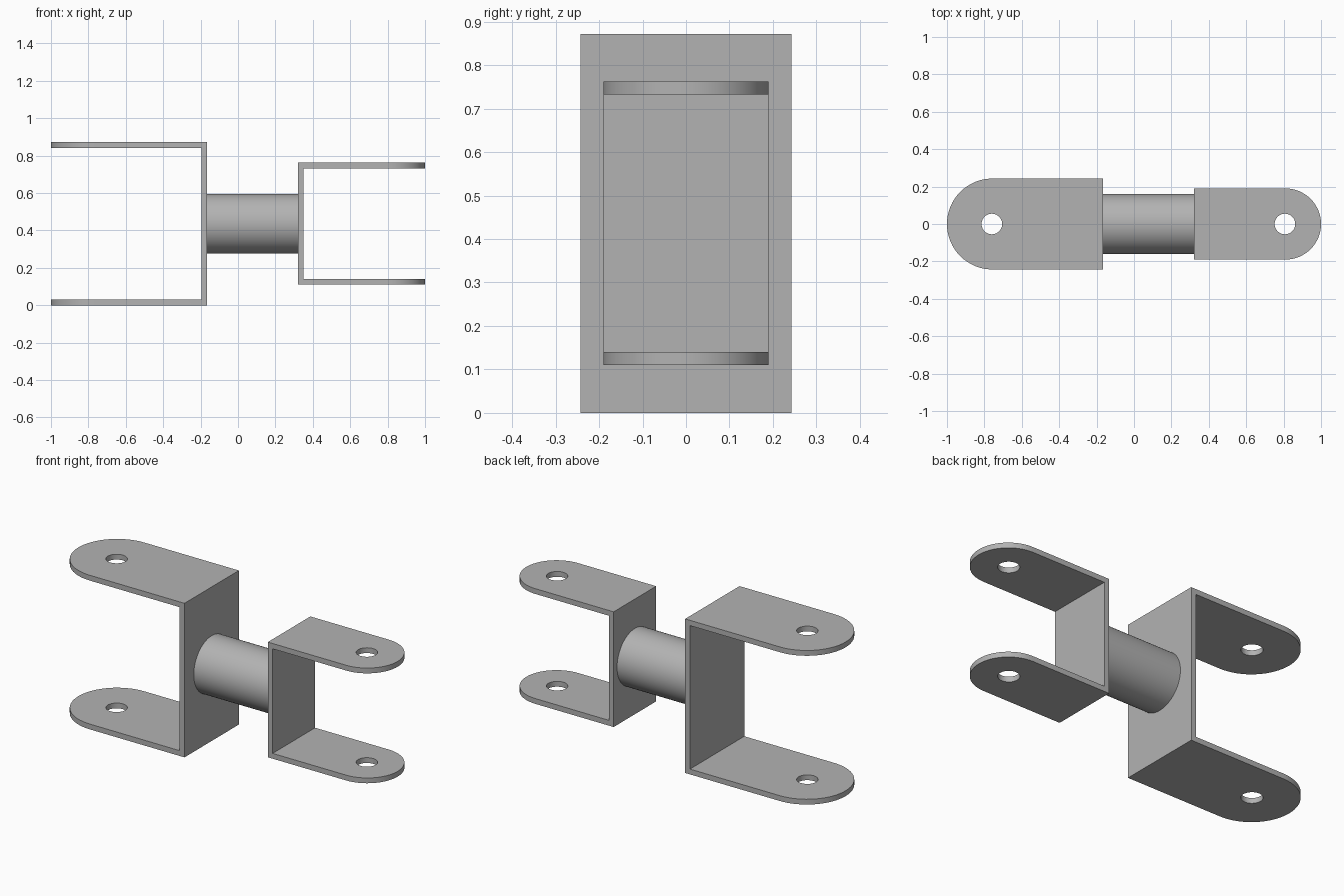
import bpy, bmesh, math
from mathutils import Matrix, Vector

cube = bpy.data.objects.get("Cube")
if cube:
    bpy.data.objects.remove(cube, do_unlink=True)

MID_Z = 0.436
THICK = 0.03
SPARE = 0.1

steel = bpy.data.materials.new("grey_steel")
steel.use_nodes = True
GREY = (0.45, 0.45, 0.45, 1)
steel.diffuse_color = GREY
steel.node_tree.nodes["Principled BSDF"].inputs["Base Color"].default_value = GREY


def add_object(name, bm):
    bmesh.ops.recalc_face_normals(bm, faces=bm.faces)
    mesh = bpy.data.meshes.new(name)
    bm.to_mesh(mesh)
    bm.free()
    mesh.materials.append(steel)
    obj = bpy.data.objects.new(name, mesh)
    bpy.context.collection.objects.link(obj)
    return obj


def prism(name, points, direction):
    """Extrude a closed outline along a direction."""
    bm = bmesh.new()
    face = bm.faces.new([bm.verts.new(p) for p in points])
    out = bmesh.ops.extrude_face_region(bm, geom=[face], use_keep_orig=True)
    verts = [g for g in out["geom"] if isinstance(g, bmesh.types.BMVert)]
    bmesh.ops.translate(bm, verts=verts, vec=Vector(direction))
    return add_object(name, bm)


def cylinder(name, radius, length, matrix):
    bm = bmesh.new()
    bmesh.ops.create_cone(bm, cap_ends=True, segments=64, radius1=radius,
                          radius2=radius, depth=length, matrix=matrix)
    return add_object(name, bm)


def smooth(obj):
    bpy.ops.object.select_all(action='DESELECT')
    obj.select_set(True)
    bpy.context.view_layer.objects.active = obj
    bpy.ops.object.shade_smooth_by_angle(angle=math.radians(30))


def fork(name, side, base, tip, half_w, half_h, hole_x, hole_r):
    """U bracket opening towards side (+1 or -1), with rounded, drilled arms."""
    inner = base + side * THICK
    end = tip + side * SPARE
    top, low = MID_Z + half_h, MID_Z - half_h
    wide = half_w + SPARE

    # Bent strip seen from the front
    u_shape = [(base, low), (end, low), (end, low + THICK), (inner, low + THICK),
               (inner, top - THICK), (end, top - THICK), (end, top), (base, top)]
    body = prism(name, [(x, -wide, z) for x, z in u_shape], (0, 2 * wide, 0))

    # Rounded outline seen from above
    centre = tip - side * half_w
    back = base - side * SPARE
    plan = [(back, -half_w), (back, half_w)]
    for i in range(33):
        a = math.pi / 2 - math.pi * i / 32
        plan.append((centre + side * half_w * math.cos(a), half_w * math.sin(a)))
    outline = prism(name + "_outline", [(x, y, -SPARE) for x, y in plan], (0, 0, 1.2))

    # Pin holes through both arms
    drill = cylinder(name + "_drill", hole_r, 2, Matrix.Translation((hole_x, 0, MID_Z)))

    for cutter, mode in ((outline, 'INTERSECT'), (drill, 'DIFFERENCE')):
        cutter.hide_render = True
        mod = body.modifiers.new(mode.lower(), 'BOOLEAN')
        mod.operation = mode
        mod.solver = 'EXACT'
        mod.object = cutter
    bpy.context.view_layer.update()
    graph = bpy.context.evaluated_depsgraph_get()
    result = bpy.data.meshes.new_from_object(body.evaluated_get(graph))
    body.modifiers.clear()
    body.data = result
    for cutter in (outline, drill):
        bpy.data.objects.remove(cutter, do_unlink=True)
    smooth(body)


# Large fork on the right, small fork on the left
LARGE_BASE, SMALL_BASE = -0.165, 0.32
fork("large_fork", -1, LARGE_BASE, -1.0, 0.243, 0.436, -0.76, 0.055)
fork("small_fork", 1, SMALL_BASE, 1.0, 0.19, 0.326, 0.807, 0.055)

# Round shaft joining the two forks
middle = Matrix.Translation(((LARGE_BASE + SMALL_BASE) / 2, 0, MID_Z))
shaft = cylinder("shaft", 0.16, SMALL_BASE - LARGE_BASE,
                 middle @ Matrix.Rotation(math.pi / 2, 4, 'Y'))
smooth(shaft)
